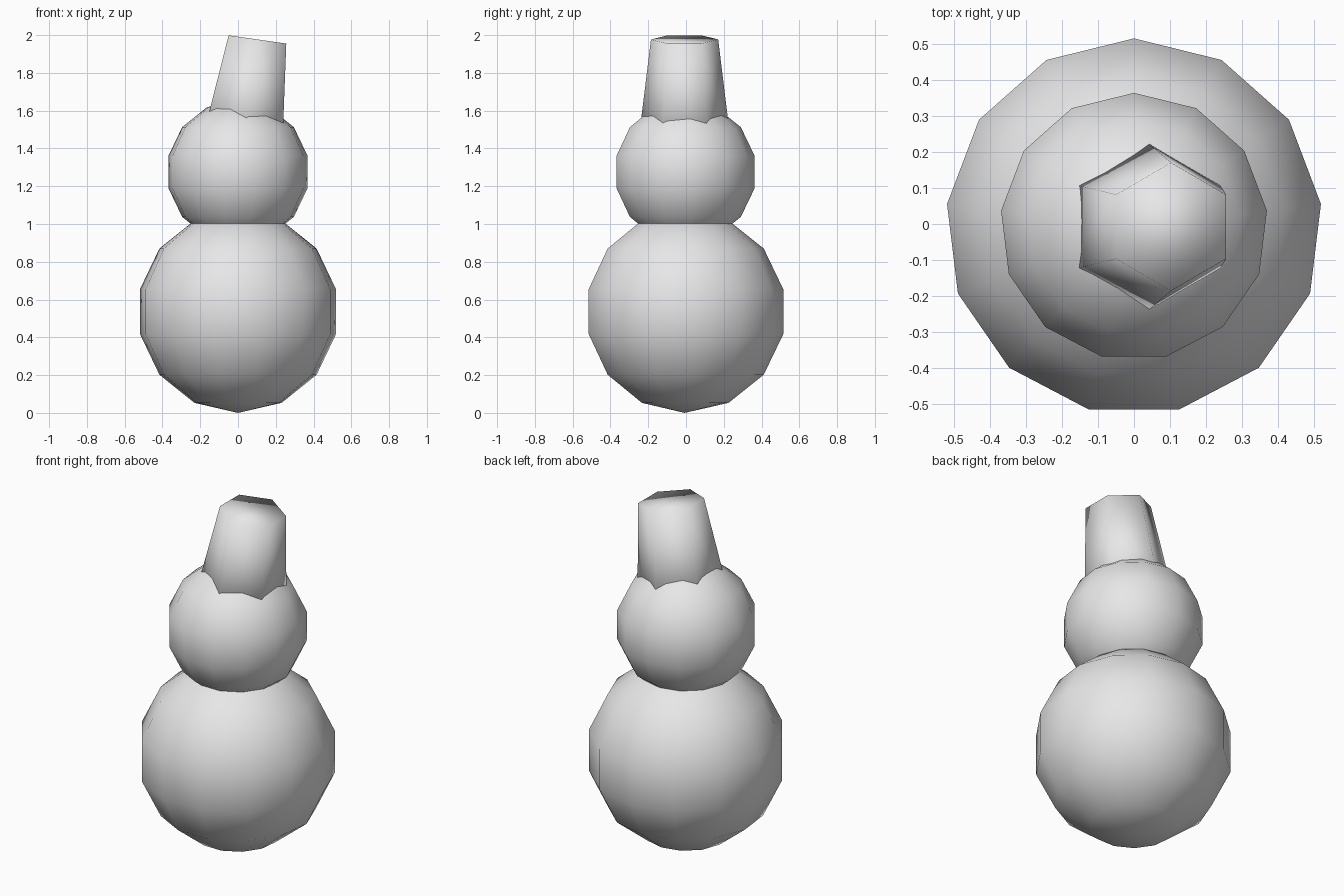
import bpy
import math

# Remove the default cube
cube = bpy.data.objects.get("Cube")
if cube:
    bpy.data.objects.remove(cube, do_unlink=True)

# One plain colour for everything
GREY = (0.8, 0.8, 0.8, 1.0)
grey = bpy.data.materials.new("plain grey")
grey.use_nodes = True
grey.diffuse_color = GREY
grey.node_tree.nodes["Principled BSDF"].inputs["Base Color"].default_value = GREY

CENTRE_Y = -0.0076  # odd-sided balls sit slightly off the middle


def finish(name):
    obj = bpy.context.object
    obj.name = name
    obj.data.materials.append(grey)
    bpy.ops.object.shade_smooth()
    return obj


def ball(name, radius, z):
    bpy.ops.mesh.primitive_uv_sphere_add(
        segments=13, ring_count=7, radius=radius, location=(0, CENTRE_Y, z))
    return finish(name)


# Stacked snowballs
ball("body", 0.536, 0.536)
ball("head", 0.381, 1.275)

# Tapered six-sided hat, tilted to the model's left and sunk into the head
TILT = math.radians(8.2)
DEPTH = 0.6
top_x, top_z = 0.103, 1.977
bpy.ops.mesh.primitive_cone_add(
    vertices=6, radius1=0.251, radius2=0.178, depth=DEPTH,
    location=(top_x - math.sin(TILT) * DEPTH / 2, CENTRE_Y,
              top_z - math.cos(TILT) * DEPTH / 2),
    rotation=(0, TILT, 0))
finish("hat")
